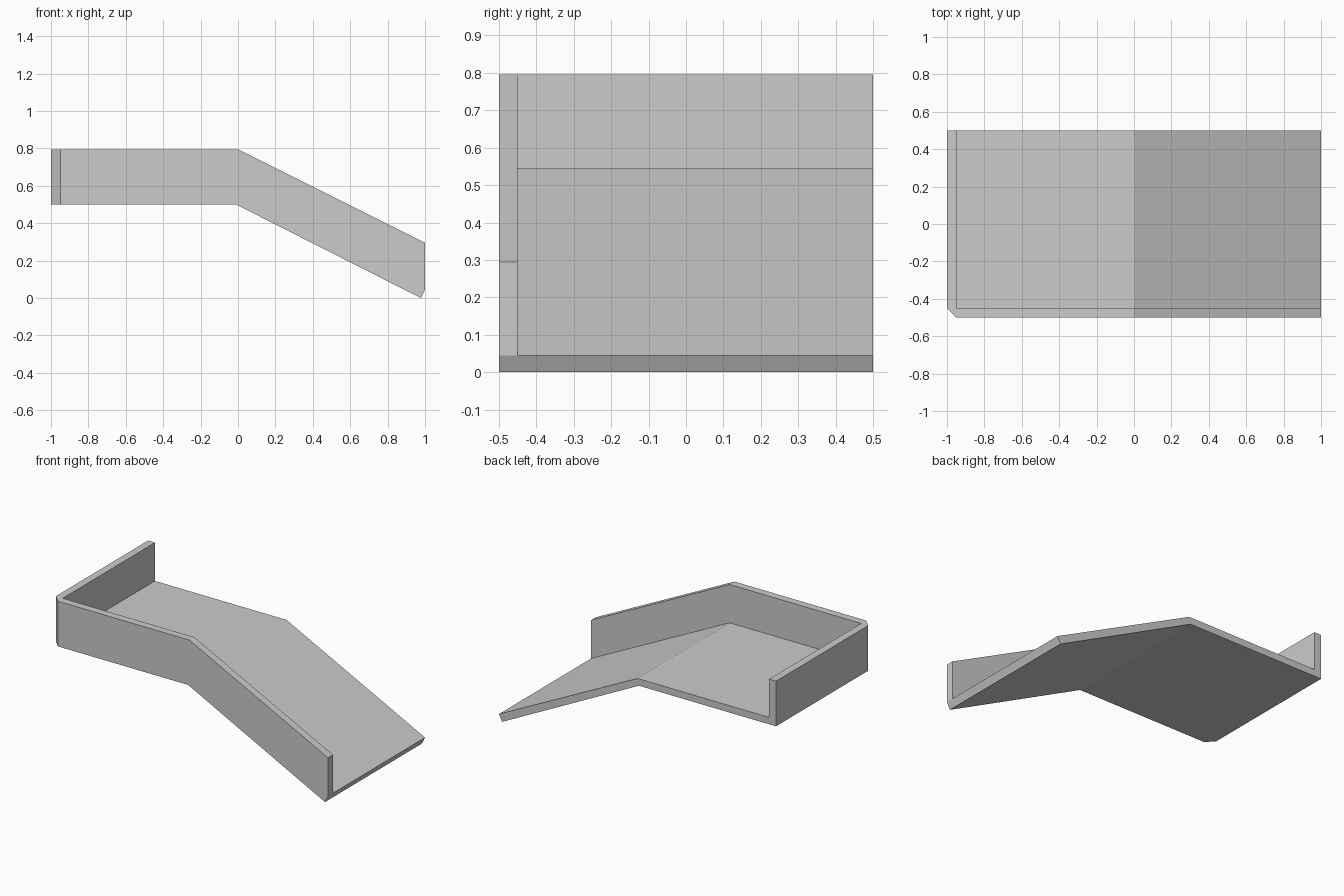
import bpy, bmesh
from mathutils import Vector

if "Cube" in bpy.data.objects:
    bpy.data.objects.remove(bpy.data.objects["Cube"])

HALF_W = 0.5      # half width in y
WALL = 0.05       # wall thickness
WALL_H = 0.25     # wall height
DECK_Z = 0.545    # top of the flat deck


def deck_height(x):
    return DECK_Z - 0.5 * max(x, 0.0)


def finish(bm, name):
    bmesh.ops.recalc_face_normals(bm, faces=bm.faces)
    mesh = bpy.data.meshes.new(name)
    bm.to_mesh(mesh)
    bm.free()
    bpy.context.collection.objects.link(bpy.data.objects.new(name, mesh))


# Deck: bent slab made from two side-profile sections, with one corner clipped
top = [(-1, DECK_Z), (0, DECK_Z), (1, deck_height(1))]
bottom = [(-1, 0.5), (-0.01, 0.5), (0.978, 0.0)]
bm = bmesh.new()
rows = [[[bm.verts.new((x, y, z)) for x, z in line] for line in (top, bottom)]
        for y in (-HALF_W, HALF_W)]
(ft, fb), (bt, bb) = rows
for i in range(2):
    for a, b in ((ft, fb), (bt, bb), (ft, bt), (fb, bb)):
        bm.faces.new((a[i], a[i + 1], b[i + 1], b[i]))
for i in (0, 2):
    bm.faces.new((ft[i], bt[i], bb[i], fb[i]))
cut = bmesh.ops.bisect_plane(
    bm, geom=bm.verts[:] + bm.edges[:] + bm.faces[:],
    plane_co=Vector((-1, -HALF_W + WALL, 0)), plane_no=Vector((-1, -1, 0)),
    clear_outer=True)
bmesh.ops.holes_fill(bm, edges=[e for e in bm.edges if e.is_boundary])
finish(bm, "ramp_deck")

# Guard wall: L-shaped plan that follows the deck, with a clipped outer corner
outer = [(-1, .5), (-1, -.45), (-.95, -.5), (0, -.5), (1, -.5)]
inner = [(-.95, .5), (-.95, -.45), (0, -.45), (1, -.45)]
pair = [0, 1, 1, 2, 3]   # inner point matching each outer point
bm = bmesh.new()


def column(points, h):
    return [bm.verts.new((x, y, deck_height(x) + h)) for x, y in points]


o0, o1 = column(outer, 0), column(outer, WALL_H)
i0, i1 = column(inner, 0), column(inner, WALL_H)
for k in range(4):
    a, b = pair[k], pair[k + 1]
    bm.faces.new((o0[k], o0[k + 1], o1[k + 1], o1[k]))
    for o, n in ((o0, i0), (o1, i1)):
        bm.faces.new([o[k], o[k + 1], n[b]] + ([n[a]] if a != b else []))
    if a != b:
        bm.faces.new((i0[a], i0[b], i1[b], i1[a]))
for k in (0, 4):
    n = pair[k]
    bm.faces.new((o0[k], i0[n], i1[n], o1[k]))
finish(bm, "guard_wall")
